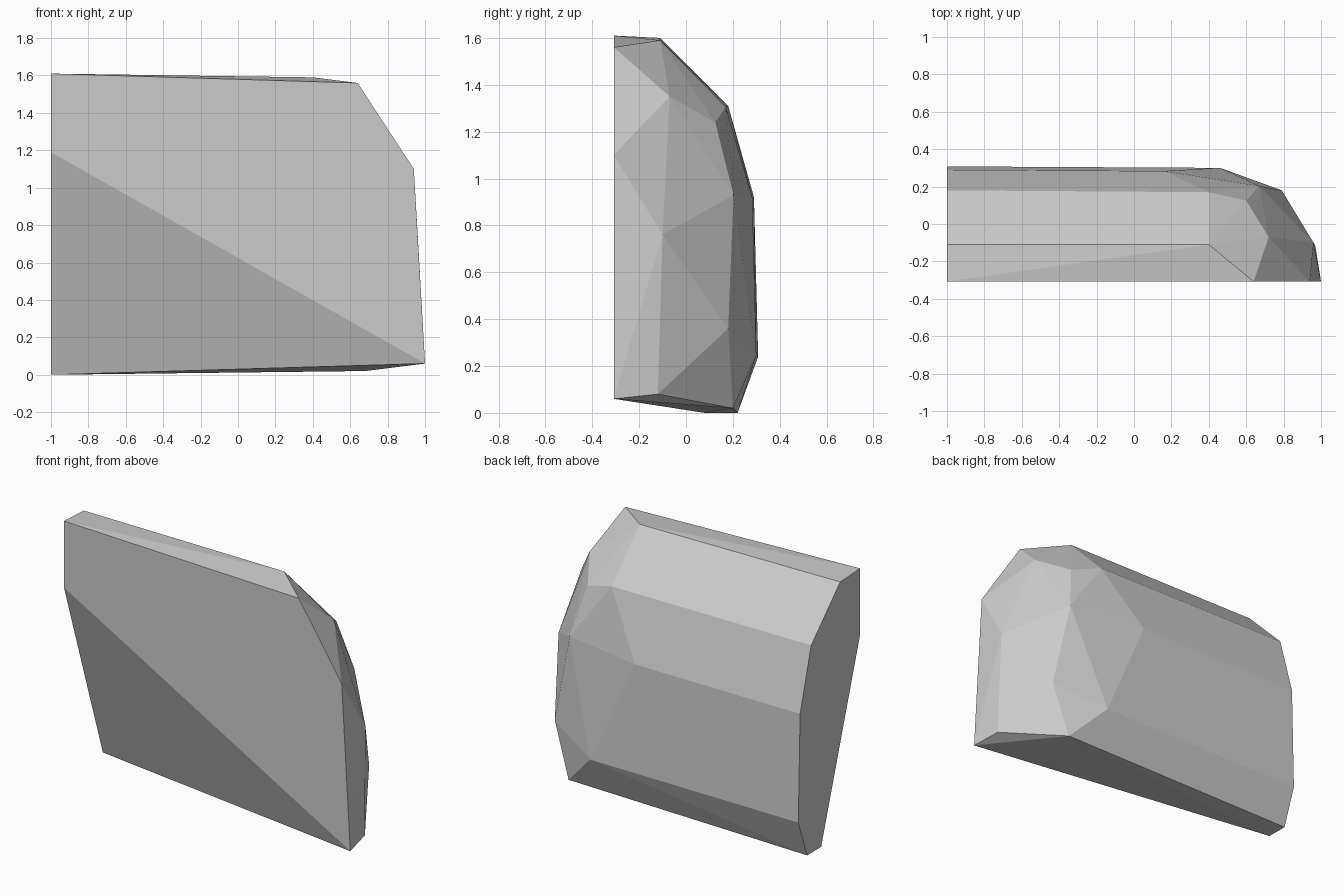
import bpy, bmesh, math

cube = bpy.data.objects.get("Cube")
if cube:
    bpy.data.objects.remove(cube, do_unlink=True)

# Stone colour
stone = bpy.data.materials.new("stone grey")
stone.use_nodes = True
grey = (0.6, 0.6, 0.6, 1)
stone.diffuse_color = grey
stone.node_tree.nodes["Principled BSDF"].inputs["Base Color"].default_value = grey

# Flat sawn end at x = -1, as (y, z) going round the section
section = [(-0.308, 1.61), (-0.11, 1.60), (0.18, 1.31), (0.29, 0.92),
           (0.308, 0.24), (0.22, 0), (0.08, 0), (-0.308, 1.19)]

# Chipped corners of the broken end
front_rim = [(0.64, 1.56), (0.94, 1.10), (1.0, 0.06)]
chips = [(0.40, -0.11, 1.59), (0.72, -0.07, 1.35), (0.60, 0.125, 1.24),
         (0.40, 0.17, 1.305), (0.67, 0.203, 0.93), (0.96, -0.10, 0.76),
         (0.79, 0.18, 0.36), (0.97, -0.12, 0.08), (0.68, 0.20, 0.02),
         (0.16, 0.283, 0.92), (0.46, 0.30, 0.245)]

# Faceted slab wrapped round the corners
bm = bmesh.new()
for y, z in section:
    bm.verts.new((-1, y, z))
for x, z in front_rim:
    bm.verts.new((x, -0.308, z))
for corner in chips:
    bm.verts.new(corner)
hull = bmesh.ops.convex_hull(bm, input=bm.verts[:])
unused = {g for g in hull["geom_interior"] + hull["geom_unused"]
          if isinstance(g, bmesh.types.BMVert)}
bmesh.ops.delete(bm, geom=list(unused), context="VERTS")
bmesh.ops.dissolve_limit(bm, angle_limit=math.radians(0.5),
                         verts=bm.verts[:], edges=bm.edges[:])
bmesh.ops.recalc_face_normals(bm, faces=bm.faces[:])

mesh = bpy.data.meshes.new("rock_slab")
bm.to_mesh(mesh)
bm.free()
mesh.materials.append(stone)
bpy.context.collection.objects.link(bpy.data.objects.new("rock_slab", mesh))
